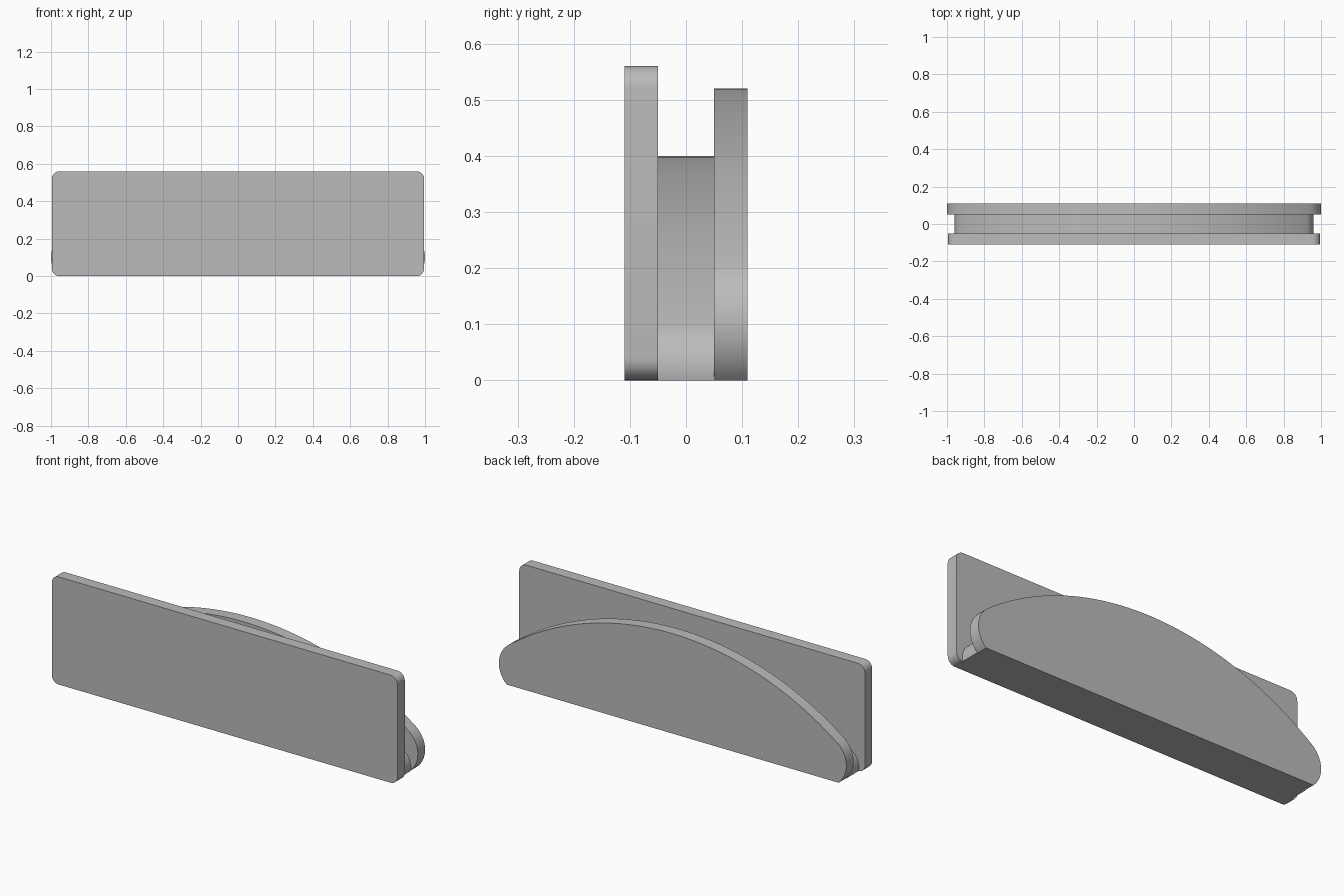
import bpy, bmesh, math

if "Cube" in bpy.data.objects:
    bpy.data.objects.remove(bpy.data.objects["Cube"])

grey = bpy.data.materials.new("plain grey")
grey.diffuse_color = (0.5, 0.5, 0.5, 1)
grey.use_nodes = True
grey.node_tree.nodes["Principled BSDF"].inputs["Base Color"].default_value = grey.diffuse_color


def arc(cx, cz, r, a0, a1, n):
    """Points on a circular arc, angles in radians."""
    return [(cx + r * math.cos(a0 + (a1 - a0) * i / n),
             cz + r * math.sin(a0 + (a1 - a0) * i / n)) for i in range(n + 1)]


def slab(name, outline, y0, y1):
    """Extrude an x-z outline from y0 to y1."""
    bm = bmesh.new()
    face = bm.faces.new([bm.verts.new((x, y0, z)) for x, z in outline])
    ext = bmesh.ops.extrude_face_region(bm, geom=[face])["geom"]
    bmesh.ops.translate(bm, vec=(0, y1 - y0, 0),
                        verts=[v for v in ext if isinstance(v, bmesh.types.BMVert)])
    bmesh.ops.recalc_face_normals(bm, faces=bm.faces)
    mesh = bpy.data.meshes.new(name)
    bm.to_mesh(mesh)
    bm.free()
    mesh.materials.append(grey)
    ob = bpy.data.objects.new(name, mesh)
    bpy.context.collection.objects.link(ob)
    bpy.context.view_layer.objects.active = ob
    ob.select_set(True)
    bpy.ops.object.shade_smooth_by_angle(angle=math.radians(30))
    ob.select_set(False)


def rounded_rect(hx, top, r):
    pts = []
    for k, (cx, cz) in enumerate([(hx - r, top - r), (r - hx, top - r),
                                  (r - hx, r), (hx - r, r)]):
        pts += arc(cx, cz, r, k * math.pi / 2, (k + 1) * math.pi / 2, 10)
    return pts


def half_moon(tip_x, tip_z, tip_r, top):
    """Large arc blended into round tips, cut flat at z = 0."""
    d = top - tip_z
    R = (tip_x ** 2 + d ** 2 - tip_r ** 2) / (2 * (d - tip_r))  # tangent to tips
    join = math.atan2(tip_z - top + R, tip_x)
    right = arc(tip_x, tip_z, tip_r, -math.asin(tip_z / tip_r), join, 16)
    crown = arc(0, top - R, R, join, math.pi - join, 48)[1:-1]
    return right + crown + [(-x, z) for x, z in reversed(right)]


# Rectangular front panel with small rounded corners
slab("front_panel", rounded_rect(0.995, 0.56, 0.04), -0.11, -0.05)
# Smaller curved spacer between the plates
slab("middle_spacer", half_moon(0.866, 0.02, 0.094, 0.40), -0.05, 0.05)
# Curved back plate
slab("back_plate", half_moon(0.866, 0.10, 0.134, 0.52), 0.05, 0.11)
